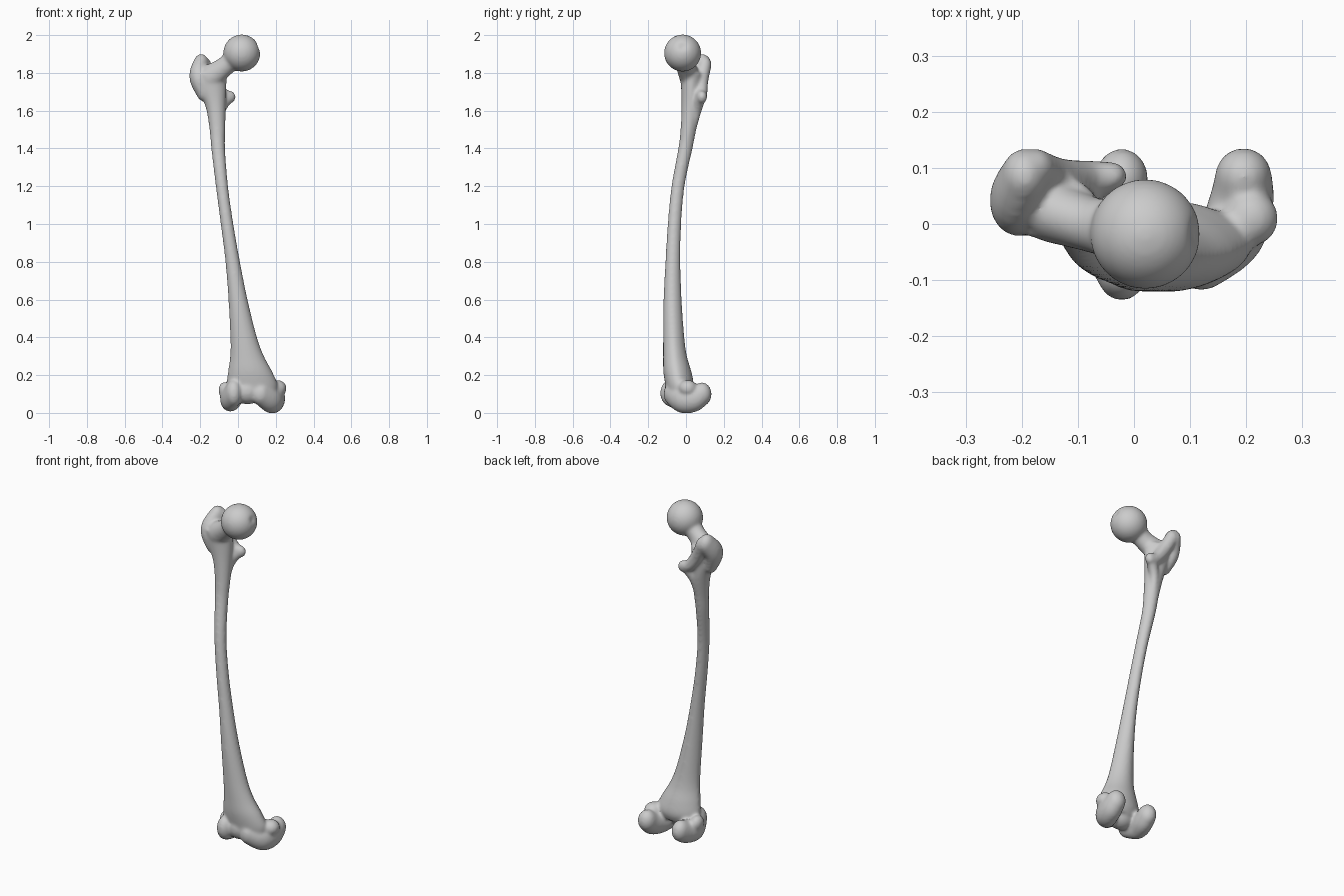
import bpy, bmesh, math
from mathutils import Matrix, Vector

bm = bmesh.new()


def spline(keys, steps):
    """Catmull-Rom interpolation of key tuples."""
    out = []
    for i in range(len(keys) - 1):
        a, b, c, d = (keys[max(0, min(len(keys) - 1, i + k))] for k in (-1, 0, 1, 2))
        for s in range(steps):
            t = s / steps
            out.append([q + 0.5 * t * (r - p + t * (2*p - 5*q + 4*r - w + t * (3*(q - r) + w - p)))
                        for p, q, r, w in zip(a, b, c, d)])
    return out + [list(keys[-1])]


def blob(x, y, z, rx, ry, rz, sub=3):
    m = Matrix.Translation((x, y, z)) @ Matrix.Diagonal((rx, ry, rz, 1))
    return bmesh.ops.create_icosphere(bm, subdivisions=sub, radius=1, matrix=m)["verts"]


def chain(keys, steps=6):
    for k in spline(keys, steps):
        blob(*k)


# shaft: z, centre x, centre y, radius x, radius y
shaft = [(1.80, -.145, .03, .085, .06), (1.72, -.137, .03, .076, .056),
         (1.62, -.118, .028, .054, .052), (1.5, -.109, .013, .042, .042),
         (1.4, -.105, -.003, .037, .038), (1.2, -.085, -.042, .033, .035),
         (1.0, -.058, -.061, .034, .036), (0.8, -.028, -.069, .039, .040),
         (0.6, 0, -.071, .051, .048), (0.4, .030, -.065, .071, .056),
         (0.3, .048, -.058, .090, .063), (0.22, .064, -.046, .117, .074),
         (0.15, .075, -.035, .135, .075), (0.1, .075, -.04, .125, .062)]
N = 40
rings = []
for z, cx, cy, rx, ry in spline(shaft, 6):
    ring = []
    for i in range(N):
        a = 2 * math.pi * i / N
        back = max(0, math.sin(a))          # narrower towards the rear ridge
        ring.append(bm.verts.new((cx + rx * math.cos(a) * (1 - .15 * back),
                                  cy + ry * math.sin(a), z)))
    rings.append(ring)
for p, q in zip(rings, rings[1:]):
    for i in range(N):
        j = (i + 1) % N
        bm.faces.new((p[i], q[i], q[j], p[j]))
bm.faces.new(rings[0])
bm.faces.new(rings[-1][::-1])

# ball head with a shallow pit
centre, pit = Vector((.02, -.018, 1.905)), Vector((.93, 0, .36)).normalized()
for v in blob(*centre, .098, .098, .098, sub=5):
    d = (v.co - centre).normalized()
    v.co -= d * .014 * math.exp(-(d - pit).length_squared / .03)

# neck
chain([(-.14, .02, 1.78, .06, .055, .07), (-.08, .0, 1.825, .05, .05, .056),
       (-.03, -.01, 1.868, .052, .056, .056), (.0, -.015, 1.89, .07, .07, .07)])
# greater trochanter
chain([(-.185, .03, 1.70, .035, .045, .05), (-.21, .04, 1.78, .048, .06, .06),
       (-.195, .085, 1.845, .042, .05, .056)])
# rear crest and lesser trochanter
chain([(-.175, .1, 1.84, .033, .035, .045), (-.135, .085, 1.76, .032, .034, .045),
       (-.085, .08, 1.69, .032, .034, .035), (-.04, .085, 1.672, .028, .027, .033)])
chain([(-.05, .08, 1.67, .028, .027, .03), (-.09, .055, 1.61, .026, .03, .04),
       (-.105, .025, 1.5, .02, .026, .05)])

# outer condyle, inner condyle
chain([(-.022, -.085, .105, .045, .052, .07), (-.043, -.02, .075, .052, .06, .067),
       (-.03, .04, .078, .052, .06, .066), (-.022, .08, .095, .048, .055, .062)])
chain([(.12, -.072, .1, .05, .047, .06), (.172, -.02, .072, .06, .06, .073),
       (.192, .04, .074, .058, .06, .07), (.195, .085, .1, .051, .051, .062)])
# epicondyles and the bridge under the kneecap groove
blob(-.07, -.005, .12, .034, .045, .045)
blob(.208, .01, .13, .05, .05, .045)
blob(.05, -.05, .115, .08, .065, .07)

mesh = bpy.data.meshes.new("thigh_bone")
bm.to_mesh(mesh)
bm.free()
bone = bpy.data.objects.new("thigh_bone", mesh)
bpy.context.collection.objects.link(bone)

# fuse every part into one smooth skin
rm = bone.modifiers.new("fuse", "REMESH")
rm.mode = "VOXEL"
rm.voxel_size = .007
rm.use_smooth_shade = True
sm = bone.modifiers.new("soften", "SMOOTH")
sm.factor = .5
sm.iterations = 16
